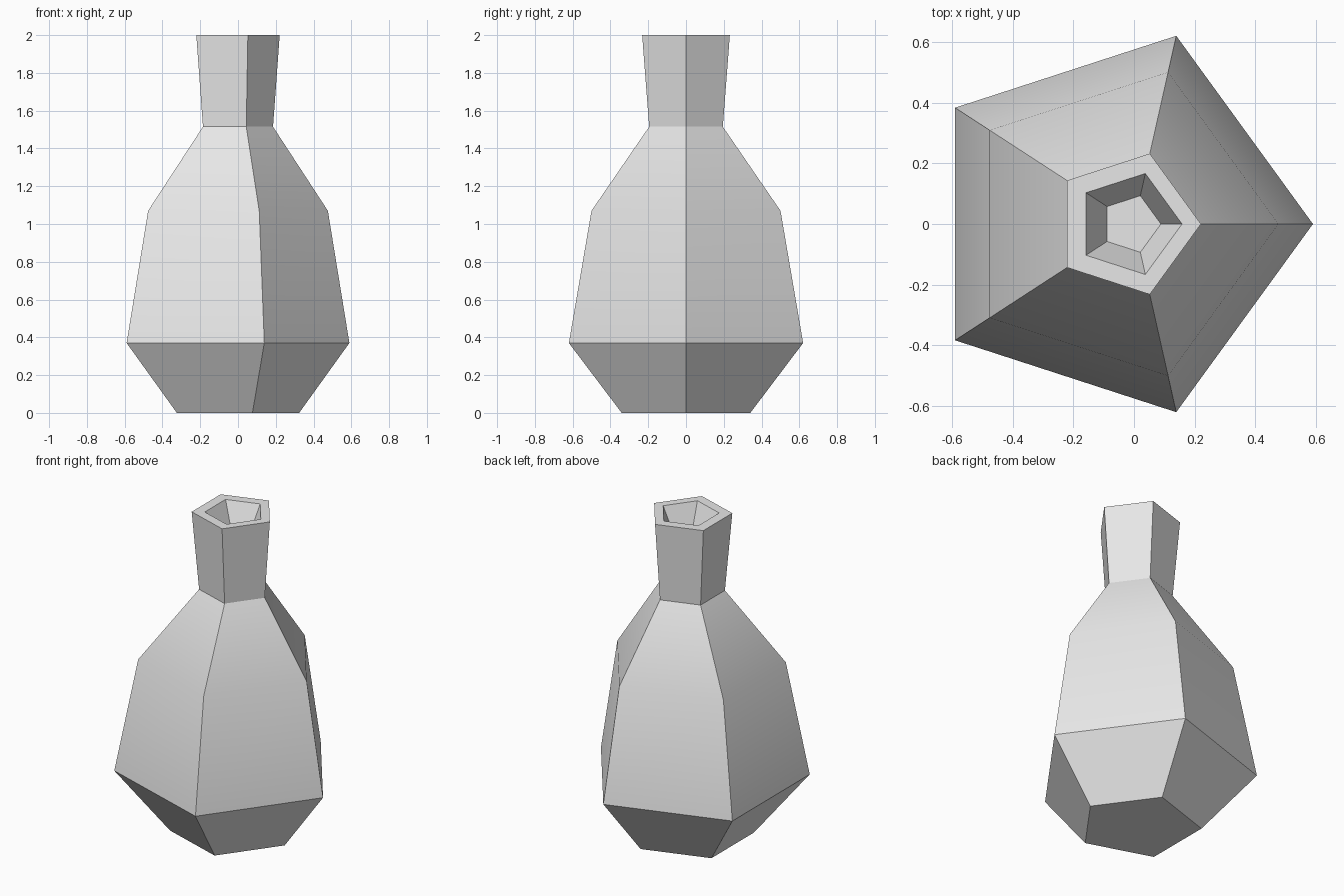
import bpy
import bmesh
from math import cos, sin, tau

cube = bpy.data.objects.get("Cube")
if cube:
    bpy.data.objects.remove(cube, do_unlink=True)

SIDES = 5
# Shift that centres a unit pentagon between its point and its flat side
SHIFT = (1 + cos(tau * 2 / SIDES)) / 2

# Radius and height of each ring: outside from foot to rim, then into the mouth
PROFILE = [
    (0.358, 0.0),
    (0.652, 0.37),
    (0.526, 1.07),
    (0.205, 1.515),
    (0.244, 2.0),
    (0.175, 2.0),
    (0.098, 1.85),
]

# Plain grey
grey = bpy.data.materials.new("light grey")
grey.use_nodes = True
grey.diffuse_color = (0.8, 0.8, 0.8, 1)
grey.node_tree.nodes["Principled BSDF"].inputs["Base Color"].default_value = grey.diffuse_color


def ring(bm, radius, z):
    angles = [tau * i / SIDES for i in range(SIDES)]
    return [bm.verts.new((radius * (cos(a) - SHIFT), radius * sin(a), z)) for a in angles]


# Vase body: stacked pentagons joined by quads, closed at the foot and mouth floor
bm = bmesh.new()
rings = [ring(bm, r, z) for r, z in PROFILE]
for low, high in zip(rings, rings[1:]):
    for i in range(SIDES):
        j = (i + 1) % SIDES
        bm.faces.new((low[i], low[j], high[j], high[i]))
bm.faces.new(rings[0][::-1])
bm.faces.new(rings[-1])

mesh = bpy.data.meshes.new("vase")
bm.to_mesh(mesh)
bm.free()
mesh.materials.append(grey)
vase = bpy.data.objects.new("vase", mesh)
bpy.context.collection.objects.link(vase)

# Soft shoulder, sharp corners
bpy.ops.object.select_all(action="DESELECT")
vase.select_set(True)
bpy.context.view_layer.objects.active = vase
bpy.ops.object.shade_smooth_by_angle()
